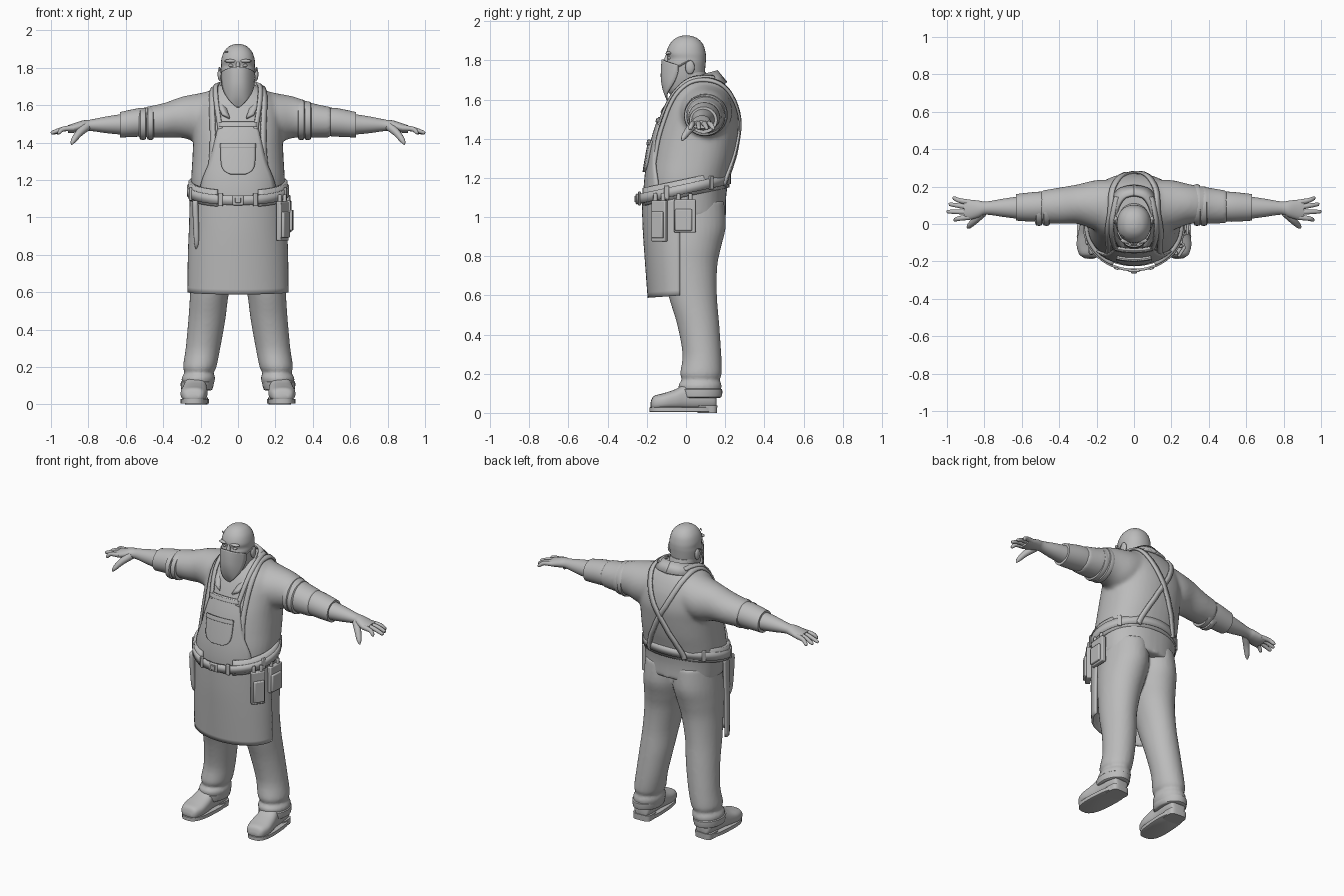
import bpy, bmesh, math
from mathutils import Vector
from mathutils.bvhtree import BVHTree

if "Cube" in bpy.data.objects:
    bpy.data.objects.remove(bpy.data.objects["Cube"])

grey = bpy.data.materials.new("plain_grey")
grey.use_nodes = True
tone = (0.5, 0.5, 0.5, 1)
grey.diffuse_color = tone
grey.node_tree.nodes["Principled BSDF"].inputs["Base Color"].default_value = tone
SIDES = ((1, "left"), (-1, "right"))


def finish(bm, name, voxel=0, thick=0, bevel=0, angle=40):
    bmesh.ops.recalc_face_normals(bm, faces=bm.faces)
    me = bpy.data.meshes.new(name)
    bm.to_mesh(me)
    bm.free()
    ob = bpy.data.objects.new(name, me)
    bpy.context.collection.objects.link(ob)
    me.materials.append(grey)
    bpy.ops.object.select_all(action='DESELECT')
    ob.select_set(True)
    bpy.context.view_layer.objects.active = ob
    bpy.ops.object.shade_smooth_by_angle(angle=math.radians(angle))
    if voxel:
        m = ob.modifiers.new("blend", 'REMESH')
        m.mode, m.voxel_size, m.use_smooth_shade = 'VOXEL', voxel, True
        m = ob.modifiers.new("soften", 'SMOOTH')
        m.iterations = 5
    if thick:
        m = ob.modifiers.new("thickness", 'SOLIDIFY')
        m.thickness, m.offset = thick, 0
    if bevel:
        m = ob.modifiers.new("round", 'BEVEL')
        m.width, m.segments = bevel, 2
    return ob


def spline(rows, steps):
    """Smooth interpolation through equal-length tuples."""
    out = []
    for i in range(len(rows) - 1):
        a, b = rows[max(i - 1, 0)], rows[i]
        c, d = rows[i + 1], rows[min(i + 2, len(rows) - 1)]
        for k in range(steps):
            t = k / steps
            out.append([q + t * (r - p) / 2 + t * t * (p - 2.5 * q + 2 * r - s / 2)
                        + t ** 3 * (1.5 * (q - r) + (s - p) / 2)
                        for p, q, r, s in zip(a, b, c, d)])
    return out + [list(rows[-1])]


def loft(bm, axis, rows, sign=1, n=32, power=2.0, steps=4):
    """Rows hold the position on the axis, then both bounds on the other two axes."""
    rings = []
    for t, a0, a1, b0, b1 in spline(rows, steps):
        ring = []
        for i in range(n):
            w = math.tau * i / n
            c, s = math.cos(w), math.sin(w)
            a = (a0 + a1) / 2 + (a1 - a0) / 2 * math.copysign(abs(c) ** (2 / power), c)
            b = (b0 + b1) / 2 + (b1 - b0) / 2 * math.copysign(abs(s) ** (2 / power), s)
            p = {'x': (t, a, b), 'y': (a, t, b), 'z': (a, b, t)}[axis]
            ring.append(bm.verts.new((p[0] * sign, p[1], p[2])))
        rings.append(ring)
    for r, q in zip(rings, rings[1:]):
        for i in range(n):
            bm.faces.new((r[i], r[(i + 1) % n], q[(i + 1) % n], q[i]))
    bm.faces.new(rings[0])
    bm.faces.new(rings[-1])


def solid(name, axis, rows, sign=1, **kw):
    bm = bmesh.new()
    loft(bm, axis, rows, sign, **kw)
    return finish(bm, name)


def sheet(name, rows, thick):
    bm = bmesh.new()
    vs = [[bm.verts.new(p) for p in r] for r in rows]
    for r, q in zip(vs, vs[1:]):
        for i in range(len(r) - 1):
            bm.faces.new((r[i], r[i + 1], q[i + 1], q[i]))
    return finish(bm, name, thick=thick)


def tube(bm, rows, n=10):
    """Round limb through rows of x, y, z, radius."""
    pts = spline(rows, 4)
    rings = []
    for i, (x, y, z, r) in enumerate(pts):
        d = Vector(pts[min(i + 1, len(pts) - 1)][:3]) - Vector(pts[max(i - 1, 0)][:3])
        u = d.cross(Vector((0.1, 0.3, 1))).normalized()
        v = d.cross(u).normalized()
        rings.append([bm.verts.new(Vector((x, y, z)) + r * (u * math.cos(math.tau * k / n)
                      + v * math.sin(math.tau * k / n))) for k in range(n)])
    for r, q in zip(rings, rings[1:]):
        for k in range(n):
            bm.faces.new((r[k], r[(k + 1) % n], q[(k + 1) % n], q[k]))
    bm.faces.new(rings[0])
    bm.faces.new(rings[-1])


def box(name, loc, size, turn=0, bevel=0.006):
    bm = bmesh.new()
    bmesh.ops.create_cube(bm, size=1)
    bmesh.ops.scale(bm, vec=size, verts=bm.verts)
    ob = finish(bm, name, bevel=bevel)
    ob.location, ob.rotation_euler.z = loc, turn
    return ob


def ball(name, loc, size):
    bm = bmesh.new()
    bmesh.ops.create_uvsphere(bm, u_segments=20, v_segments=12, radius=1)
    bmesh.ops.scale(bm, vec=size, verts=bm.verts)
    bmesh.ops.translate(bm, vec=loc, verts=bm.verts)
    return finish(bm, name)


# Shirt: torso and upper sleeves blended together
bm = bmesh.new()
loft(bm, 'z', [(z, -w, w, f, b) for z, w, f, b in (
    (1.0, .235, -.19, .205), (1.1, .245, -.2, .205), (1.2, .25, -.195, .22), (1.3, .245, -.18, .245),
    (1.4, .24, -.16, .262), (1.48, .24, -.135, .27), (1.56, .235, -.105, .258),
    (1.62, .215, -.075, .235), (1.67, .165, -.04, .205), (1.71, .09, -.02, .17))], power=2.3, n=40)
for s, side in SIDES:
    loft(bm, 'x', [(.1, -.05, .235, 1.42, 1.69), (.2, -.035, .235, 1.4, 1.665), (.3, 0, .212, 1.425, 1.645),
                   (.4, 0, .195, 1.425, 1.61), (.5, .005, .178, 1.428, 1.59)], s)
shirt = finish(bm, "shirt", voxel=.012)
bpy.context.view_layer.update()
body = BVHTree.FromObject(shirt, bpy.context.evaluated_depsgraph_get())


def strap(name, guide, width, lift=.006):
    """Band that follows the shirt along a guide line."""
    pts = []
    for p in spline(guide, 10):
        hit, nor = body.find_nearest(Vector(p))[:2]
        pts.append((hit + nor * lift, nor))
    left, right = [], []
    for i, (p, nor) in enumerate(pts):
        d = pts[min(i + 1, len(pts) - 1)][0] - pts[max(i - 1, 0)][0]
        w = d.cross(nor).normalized() * width / 2
        left.append(p - w)
        right.append(p + w)
    return sheet(name, [left, right], .012)


def front_panel(name, rows, lift, thick):
    out = []
    for z, w in spline(rows, 4):
        line = []
        for i in range(17):
            x = w * (i / 8 - 1)
            hit = body.ray_cast(Vector((x, -1, z)), Vector((0, 1, 0)))[0]
            line.append((x, hit.y - lift, z))
        out.append(line)
    return sheet(name, out, thick)


# Apron: bib, pocket, skirt
front_panel("apron_bib", [(1.06, .2), (1.18, .195), (1.3, .15), (1.4, .125), (1.51, .1)], .012, .012)
front_panel("bib_top_hem", [(1.485, .1), (1.505, .1)], .02, .008)
front_panel("bib_pocket", [(1.23, .04), (1.25, .075), (1.29, .09), (1.39, .092)], .024, .014)
front_panel("pocket_hem", [(1.37, .094), (1.395, .094)], .033, .008)
skirt = []
for z, w, f in spline([(.6, .264, .16), (.8, .262, .175), (.95, .256, .185), (1.1, .252, .19)], 5):
    skirt.append([(w * math.cos(math.pi * i / 32), -.03 - f * math.sin(math.pi * i / 32),
                   z - .012 * math.sin(math.pi * i / 32)) for i in range(33)])
sheet("apron_skirt", skirt, .012)

# Straps crossing on the back, and bib straps
for s, side in SIDES:
    strap("shoulder_strap_" + side, [(s * x, y, z) for x, y, z in (
        (.165, -.2, 1.15), (.15, -.17, 1.4), (.145, -.08, 1.6), (.14, .05, 1.72), (.12, .2, 1.68),
        (.06, .3, 1.54), (-.03, .3, 1.38), (-.13, .26, 1.2), (-.15, .25, 1.15))], .03, .007 + s * .002)
    strap("bib_strap_" + side, [(s * x, y, z) for x, y, z in (
        (.1, -.16, 1.48), (.11, -.1, 1.57), (.115, .03, 1.7), (.1, .15, 1.73))], .025, .012)

# Sleeve roll, forearm and hand
for s, side in SIDES:
    solid("forearm_" + side, 'x', [(.42, .02, .175, 1.44, 1.585), (.52, .012, .172, 1.432, 1.585),
          (.63, .018, .16, 1.427, 1.563)], s)
    solid("wrist_" + side, 'x', [(.6, .025, .15, 1.44, 1.555), (.7, .038, .135, 1.45, 1.54),
          (.79, .05, .12, 1.462, 1.522), (.83, .035, .125, 1.458, 1.518), (.88, .022, .13, 1.452, 1.502),
          (.91, .025, .128, 1.452, 1.492)], s)
    for x in ((.34, .375) if s > 0 else (.47, .51)):
        top = 1.64 - .3 * (x - .3)
        solid("sleeve_roll_" + side, 'x', [(x - .02, .01, .18, 1.44, top - .02),
              (x - .016, -.008, .21 - .3 * (x - .34), 1.416, top), (x + .012, -.008, .208 - .3 * (x - .34), 1.416, top),
              (x + .02, .01, .17, 1.44, top - .02)], s, steps=2)
    bm = bmesh.new()
    for base, tip, reach in ((.115, .138, .97), (.09, .105, .99), (.063, .066, 1.0), (.037, .022, .965)):
        tube(bm, [(s * .88, base, 1.477, .016), (s * .935, (base + tip) / 2, 1.472, .013),
                  (s * (reach - .008), tip, 1.453, .01), (s * reach, tip, 1.45, .003)])
    tube(bm, [(s * .81, .06, 1.485, .024), (s * .85, .02, 1.45, .02),
              (s * .88, -.01, 1.41, .014), (s * .89, -.02, 1.39, .004)])
    finish(bm, "fingers_" + side)

# Trousers, cuffs and shoes
bm = bmesh.new()
for s, side in SIDES:
    loft(bm, 'z', [(1.08, -.03, .225, -.15, .195), (.95, -.03, .24, -.15, .203), (.85, -.015, .248, -.14, .18),
                   (.75, .012, .25, -.12, .16), (.6, .048, .256, -.09, .158), (.45, .068, .266, -.045, .17),
                   (.3, .095, .28, -.018, .18), (.2, .115, .294, -.03, .182), (.17, .13, .285, -.02, .172),
                   (.14, .122, .302, -.04, .182), (.09, .135, .295, -.025, .172)], s)
finish(bm, "trousers", voxel=.01)
for s, side in SIDES:
    solid("trouser_cuff_" + side, 'z', [(.075, .15, .29, -.02, .16), (.08, .137, .303, -.04, .18),
          (.12, .13, .306, -.045, .185), (.128, .15, .29, -.02, .16)], s, steps=2)
    upper = solid("shoe_" + side, 'y', [(-.185, .04, .1, .03, .05), (-.17, .015, .125, .015, .085),
                  (-.12, 0, .142, .015, .1), (-.06, .002, .138, .015, .12), (0, .01, .13, .015, .15),
                  (.09, .01, .13, .015, .16), (.14, .02, .12, .02, .13), (.15, .04, .1, .03, .1)], s, power=2.6)
    sole = solid("sole_" + side, 'z', [(.004, 0, .14, -.185, .15), (.006, -.003, .145, -.192, .152),
                 (.028, -.003, .145, -.192, .152), (.03, .01, .135, -.18, .145)], s, power=2.8, steps=1)
    heel = solid("heel_" + side, 'z', [(0, .012, .13, .055, .153), (.038, .01, .132, .05, .155)], s, power=4, steps=1)
    for ob in (upper, sole, heel):
        ob.location.x, ob.rotation_euler.z = s * .158, s * .06

# Belt and buckle, higher at the back
def belt(name, low, high, grow, start, end, thick):
    rows = []
    for z in (low, high):
        row = []
        for i in range(61):
            w = -math.pi / 2 + start + (end - start) * i / 60
            y = -.012 + (.222 + grow) * math.sin(w)
            row.append(((.254 + grow) * math.cos(w), y, z + .22 * y))
        rows.append(row)
    return sheet(name, rows, thick)


belt("padded_belt", 1.105, 1.195, 0, .45, math.tau - .45, .022)
belt("belt", 1.12, 1.17, .012, 0, math.tau, .014)
box("buckle", (0, -.25, 1.092), (.06, .014, .055))
box("buckle_prong", (0, -.258, 1.092), (.03, .012, .03), bevel=.003)
belt_loops = [.35, -.35, 1.2, -1.2, 2.2, -2.2]
for a in belt_loops:
    y = -.012 - .24 * math.cos(a)
    box("belt_loop", (.272 * math.sin(a), y, 1.147 + .22 * y), (.025, .012, .07), a, .004)

# Tool pouches on the left hip, each with a flap and tools
for x, y, z, w, h, turn in ((.238, -.135, .98, .085, .21, 1.0), (.268, -.005, 1.005, .11, .17, 1.5)):
    box("tool_pouch", (x, y, z), (w, .03, h), turn)
    box("pouch_front", (x + .012, y - .008, z - .02), (w * .8, .03, h * .65), turn)
    for k in (-.3, .25):
        px, py = x + k * w * math.cos(turn), y + k * w * math.sin(turn)
        bm = bmesh.new()
        tube(bm, [(px, py, z, .011), (px, py, z + h * .6, .011), (px, py, z + h * .68, .006)])
        finish(bm, "tool_handle")

# Sheathed blade on the right hip
solid("blade_sheath", 'z', [(.83, .218, .228, -.13, -.115), (.88, .208, .236, -.155, -.1),
      (1.06, .212, .244, -.165, -.095), (1.09, .215, .24, -.155, -.1)], -1, power=3)

# Neck, head and collar
solid("neck", 'z', [(1.5, -.085, .085, -.06, .15), (1.64, -.085, .085, -.05, .13),
      (1.74, -.08, .08, -.05, .1)])
solid("head", 'z', [(z, -w, w, f, b) for z, w, f, b in (
    (1.62, .035, -.075, .03), (1.65, .062, -.095, .075), (1.71, .082, -.1, .092), (1.78, .091, -.1, .1),
    (1.81, .09, -.094, .102), (1.84, .09, -.1, .1), (1.88, .078, -.085, .088), (1.91, .054, -.058, .062),
    (1.924, .025, -.028, .03), (1.927, .004, -.004, .006))], power=2.2)
solid("nose", 'z', [(1.75, -.02, .02, -.118, -.08), (1.78, -.015, .015, -.122, -.08),
      (1.835, -.008, .008, -.1, -.08)])
for s, side in SIDES:
    ball("brow_" + side, (s * .038, -.088, 1.836), (.034, .016, .01))
    ball("eye_" + side, (s * .036, -.08, 1.812), (.015, .014, .009))
    ball("ear_" + side, (s * .097, .02, 1.765), (.012, .024, .036))
    bm = bmesh.new()
    tube(bm, [(s * .08, -.045, 1.765, .004), (s * .095, -.01, 1.785, .004), (s * .1, .02, 1.8, .004)])
    finish(bm, "mask_loop_" + side)
    half = [[(s * .045, -.125, 1.53), (s * .075, -.045, 1.62), (s * .09, .06, 1.71), (s * .055, .135, 1.738), (0, .155, 1.745)],
            [(s * .085, -.115, 1.55), (s * .125, -.03, 1.64), (s * .14, .08, 1.67), (s * .085, .18, 1.685), (0, .205, 1.685)]]
    sheet("collar_" + side, [spline(r, 5) for r in half], .016)
box("brow_scar", (-.062, -.066, 1.885), (.022, .006, .008), -.7, .002)

# Face mask, pointed at the bottom
mask = []
for z, w, f in spline([(1.805, .088, -.12), (1.76, .088, -.124), (1.7, .076, -.124), (1.64, .045, -.112), (1.59, .006, -.09)], 4):
    mask.append([(w * u, f + .085 * abs(w * u / .09) ** 2.5, z - .03 * u * u * w / .09)
                 for u in [i / 8 - 1 for i in range(17)]])
sheet("face_mask", mask, .008)
